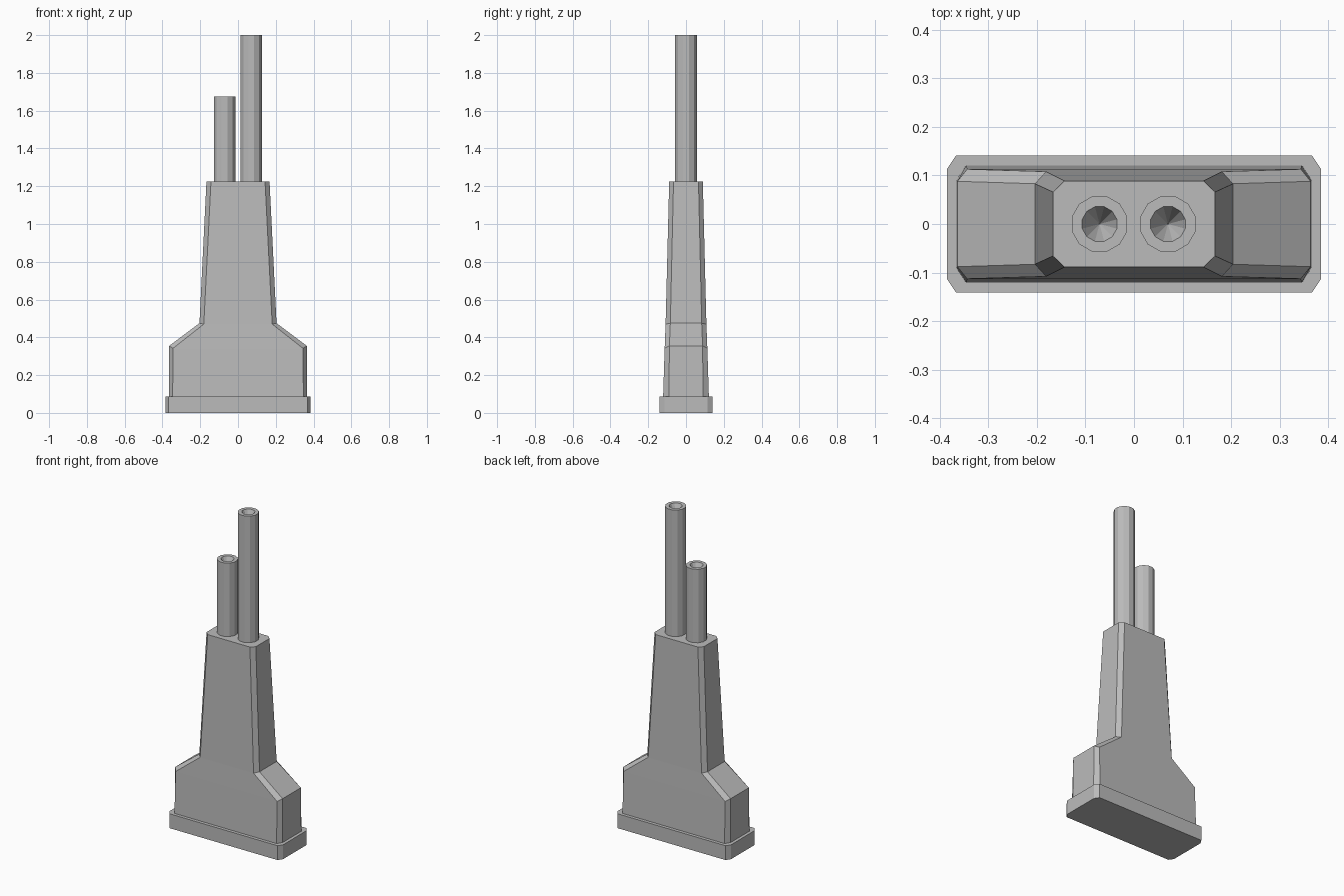
import bpy, bmesh
from math import cos, sin, pi

if "Cube" in bpy.data.objects:
    bpy.data.objects.remove(bpy.data.objects["Cube"])

grey = bpy.data.materials.new("light_grey")
grey.use_nodes = True
colour = (0.5, 0.5, 0.5, 1)
grey.diffuse_color = colour
grey.node_tree.nodes["Principled BSDF"].inputs["Base Color"].default_value = colour


def octagon(x, y, cx, cy, z, drop=0):
    """Chamfered rectangle; its front and back corners may sit lower by drop."""
    quarter = [(x, y - cy, z), (x - cx, y, z - drop)]
    right = [(a, -b, c) for a, b, c in reversed(quarter)] + quarter
    return right + [(-a, b, c) for a, b, c in reversed(right)]


def circle(r, x, z, n=12):
    return [(x + r * cos(2 * pi * (i + .5) / n), r * sin(2 * pi * (i + .5) / n), z) for i in range(n)]


def loft(name, rings, apex=None):
    """Skin the rings; close the start flat and the end flat or to a point."""
    bm = bmesh.new()
    loops = [[bm.verts.new(p) for p in ring] for ring in rings]
    n = len(loops[0])
    for a, b in zip(loops, loops[1:]):
        for i in range(n):
            j = (i + 1) % n
            bm.faces.new((a[i], a[j], b[j], b[i]))
    bm.faces.new(loops[0][::-1])
    if apex:
        tip = bm.verts.new(apex)
        for i in range(n):
            bm.faces.new((loops[-1][i], loops[-1][(i + 1) % n], tip))
    else:
        bm.faces.new(loops[-1])
    bmesh.ops.recalc_face_normals(bm, faces=bm.faces)
    mesh = bpy.data.meshes.new(name)
    bm.to_mesh(mesh)
    bm.free()
    mesh.materials.append(grey)
    obj = bpy.data.objects.new(name, mesh)
    bpy.context.collection.objects.link(obj)
    return obj


# Flat base plate with clipped corners
loft("base_plate", [octagon(.385, .141, .018, .027, z) for z in (0, .088)])

# Shouldered, tapering housing
loft("housing", [
    octagon(.366, .121, .02, .031, .088),
    octagon(.364, .113, .02, .025, .355, .013),
    octagon(.204, .108, .023, .025, .475, .005),
    octagon(.167, .089, .024, .023, 1.225),
])

# Two tubes with conical sockets in their ends
for name, x, top in (("short_tube", -.071, 1.675), ("long_tube", .07, 2)):
    loft(name, [circle(.059, x, 1.22), circle(.059, x, top), circle(.037, x, top)],
         apex=(x, 0, top - .08))
